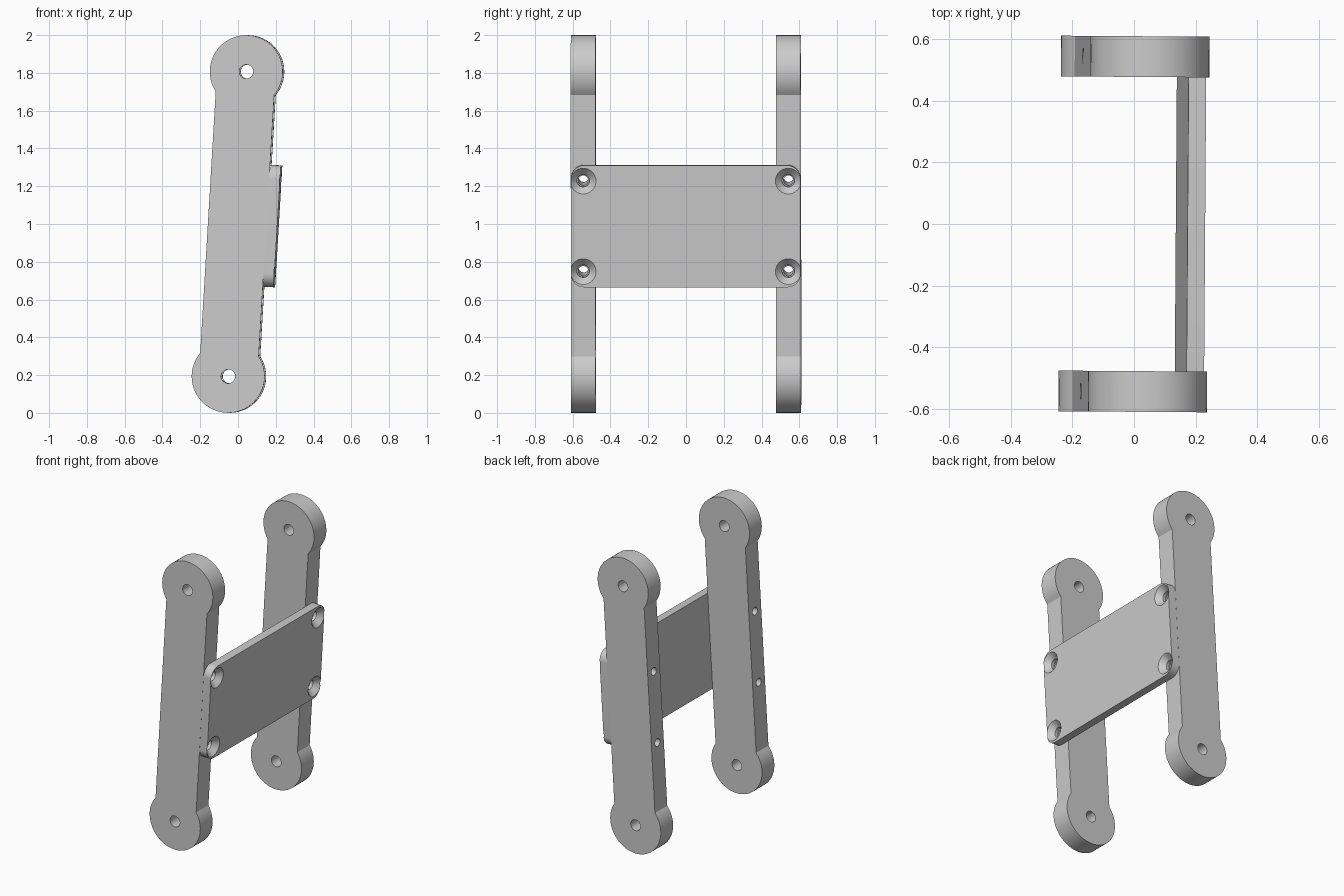
import bpy, bmesh, math
from mathutils import Matrix, Vector

if "Cube" in bpy.data.objects:
    bpy.data.objects.remove(bpy.data.objects["Cube"], do_unlink=True)

LOBE_R, HALF_W, PIVOT = 0.193, 0.155, 0.808      # arm outline
ARM_Y, ARM_T = 0.543, 0.132                      # arm position and thickness
PLATE_OUT, PLATE_Y, PLATE_Z = 0.212, 0.608, 0.323
SCREW_Z = 0.24

# Whole frame leans slightly towards +x
LEAN = (Matrix.Translation((0, 0, 1)) @ Matrix.Rotation(math.radians(-0.4), 4, 'Z')
        @ Matrix.Rotation(math.radians(3.4), 4, 'Y'))

grey = bpy.data.materials.new("light_grey")
grey.use_nodes = True
grey.diffuse_color = (0.6, 0.6, 0.6, 1)
grey.node_tree.nodes["Principled BSDF"].inputs["Base Color"].default_value = (0.6, 0.6, 0.6, 1)


def make_object(name, bm):
    bmesh.ops.recalc_face_normals(bm, faces=bm.faces[:])
    mesh = bpy.data.meshes.new(name)
    bm.to_mesh(mesh)
    bm.free()
    obj = bpy.data.objects.new(name, mesh)
    bpy.context.collection.objects.link(obj)
    return obj


def prism(name, points, direction):
    """Extrude a closed outline along a vector."""
    bm = bmesh.new()
    face = bm.faces.new([bm.verts.new(p) for p in points])
    ext = bmesh.ops.extrude_face_region(bm, geom=[face])["geom"]
    moved = [v for v in ext if isinstance(v, bmesh.types.BMVert)]
    bmesh.ops.translate(bm, verts=moved, vec=direction)
    return make_object(name, bm)


def cut_tool(start, end, r1, r2):
    """Round or conical cutter between two points."""
    a, b = Vector(start), Vector(end)
    place = Matrix.Translation((a + b) / 2) @ (b - a).to_track_quat('Z', 'Y').to_matrix().to_4x4()
    bm = bmesh.new()
    bmesh.ops.create_cone(bm, cap_ends=True, segments=32, radius1=r1, radius2=r2,
                          depth=(b - a).length, matrix=place)
    tool = make_object("hole_cutter", bm)
    tool.hide_render = True
    return tool


def finish(obj, tools):
    """Cut the holes, place the part, and shade it."""
    for tool in tools:
        mod = obj.modifiers.new("hole", 'BOOLEAN')
        mod.operation, mod.solver, mod.object = 'DIFFERENCE', 'EXACT', tool
    bpy.context.view_layer.update()
    graph = bpy.context.evaluated_depsgraph_get()
    cut_mesh = bpy.data.meshes.new_from_object(obj.evaluated_get(graph))
    obj.modifiers.clear()
    obj.data = cut_mesh
    for tool in tools:
        bpy.data.objects.remove(tool, do_unlink=True)
    cut_mesh.materials.clear()
    cut_mesh.materials.append(grey)
    cut_mesh.transform(LEAN)
    bpy.ops.object.select_all(action='DESELECT')
    obj.select_set(True)
    bpy.context.view_layer.objects.active = obj
    bpy.ops.object.shade_smooth_by_angle(angle=math.radians(30))


# Arm outline: a bar with a round lobe at each end
neck = math.asin(HALF_W / LOBE_R)
steps = 48
arc = []
for i in range(steps + 1):
    t = neck + (2 * math.pi - 2 * neck) * i / steps
    arc.append((LOBE_R * math.sin(t), PIVOT - LOBE_R * math.cos(t)))
outline = arc + [(-x, -z) for x, z in arc]

# Two arms with pivot holes and screw holes
for name, side in (("front_arm", -1), ("back_arm", 1)):
    y0 = side * ARM_Y - ARM_T / 2
    arm = prism(name, [(x, y0, z) for x, z in outline], (0, ARM_T, 0))
    tools = []
    for end in (-1, 1):
        z = end * PIVOT
        tools.append(cut_tool((0, y0 - 0.1, z), (0, y0 + ARM_T + 0.1, z), 0.037, 0.037))
        z, y = end * SCREW_Z, side * ARM_Y
        tools.append(cut_tool((-0.3, y, z), (0.3, y, z), 0.026, 0.026))
    finish(arm, tools)

# Cross plate with rounded corners
corner = 0.07
plate_outline = []
for k, (sy, sz) in enumerate(((1, 1), (-1, 1), (-1, -1), (1, -1))):
    for i in range(13):
        t = math.pi / 2 * (k + i / 12)
        plate_outline.append((HALF_W, sy * (PLATE_Y - corner) + corner * math.cos(t),
                              sz * (PLATE_Z - corner) + corner * math.sin(t)))
plate = prism("cross_plate", plate_outline, (PLATE_OUT - HALF_W, 0, 0))

# Countersunk screw holes
tools = []
for sy in (-1, 1):
    for sz in (-1, 1):
        y, z = sy * ARM_Y, sz * SCREW_Z
        tools.append(cut_tool((0.1, y, z), (0.3, y, z), 0.033, 0.033))
        tools.append(cut_tool((PLATE_OUT - 0.037, y, z), (PLATE_OUT + 0.01, y, z), 0.032, 0.078))
finish(plate, tools)
